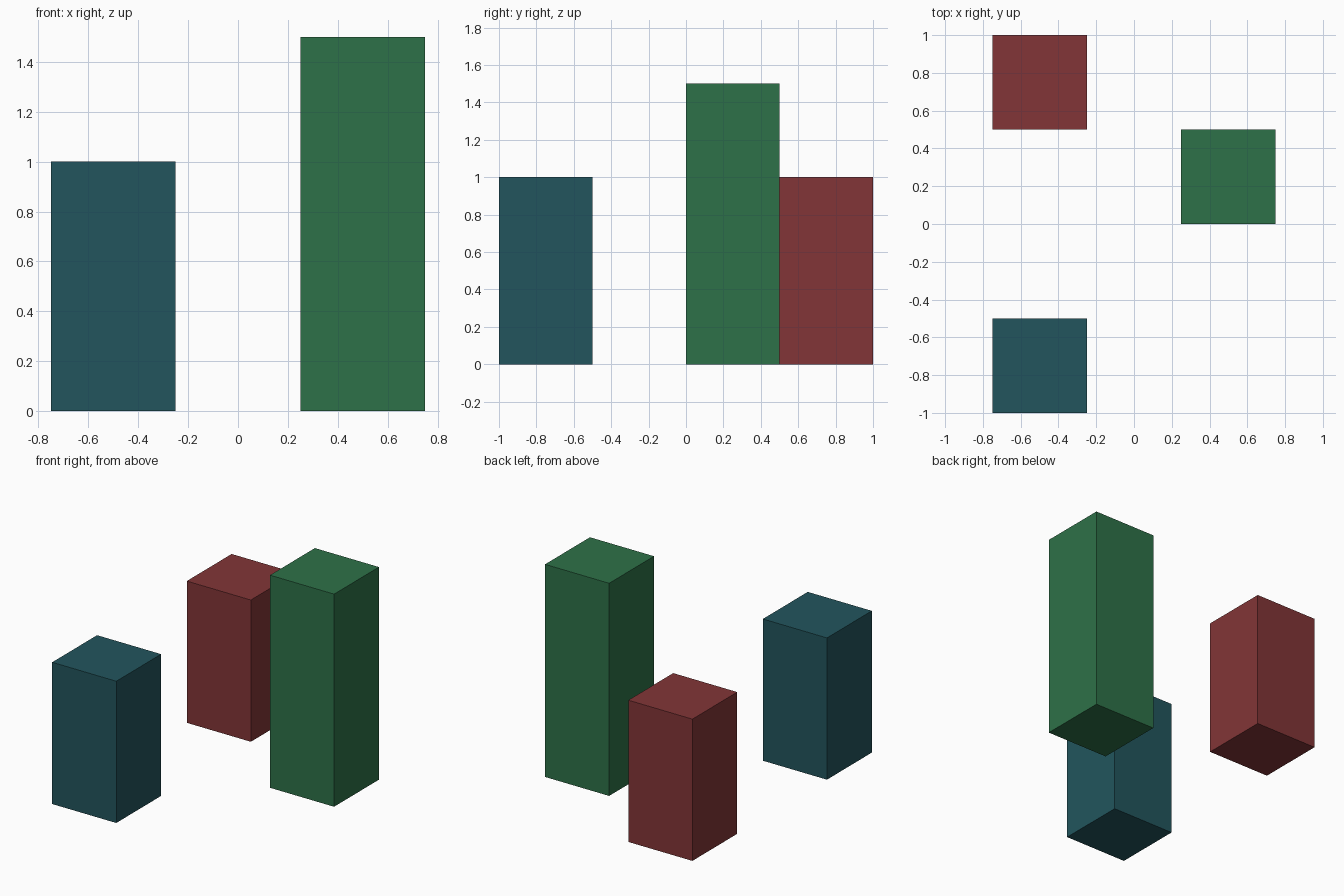
import bpy

if "Cube" in bpy.data.objects:
    bpy.data.objects.remove(bpy.data.objects["Cube"])


def material(name, colour):
    mat = bpy.data.materials.new(name)
    mat.diffuse_color = (*colour, 1.0)
    mat.use_nodes = True
    mat.node_tree.nodes["Principled BSDF"].inputs["Base Color"].default_value = mat.diffuse_color
    return mat


def block(name, x, y, height, mat, side=0.5):
    """Square upright block standing on z = 0."""
    bpy.ops.mesh.primitive_cube_add(size=1, location=(x, y, height / 2))
    obj = bpy.context.object
    obj.name = name
    obj.scale = (side, side, height)
    bpy.ops.object.transform_apply(location=False, rotation=False, scale=True)
    obj.data.materials.append(mat)
    return obj


# Two short blocks on the left, one tall block on the right
block("front_block", -0.5, -0.75, 1.0, material("dark teal", (0.016, 0.091, 0.110)))
block("back_block", -0.5, 0.75, 1.0, material("dark red", (0.223, 0.036, 0.038)))
block("tall_block", 0.5, 0.25, 1.5, material("dark green", (0.027, 0.165, 0.065)))
